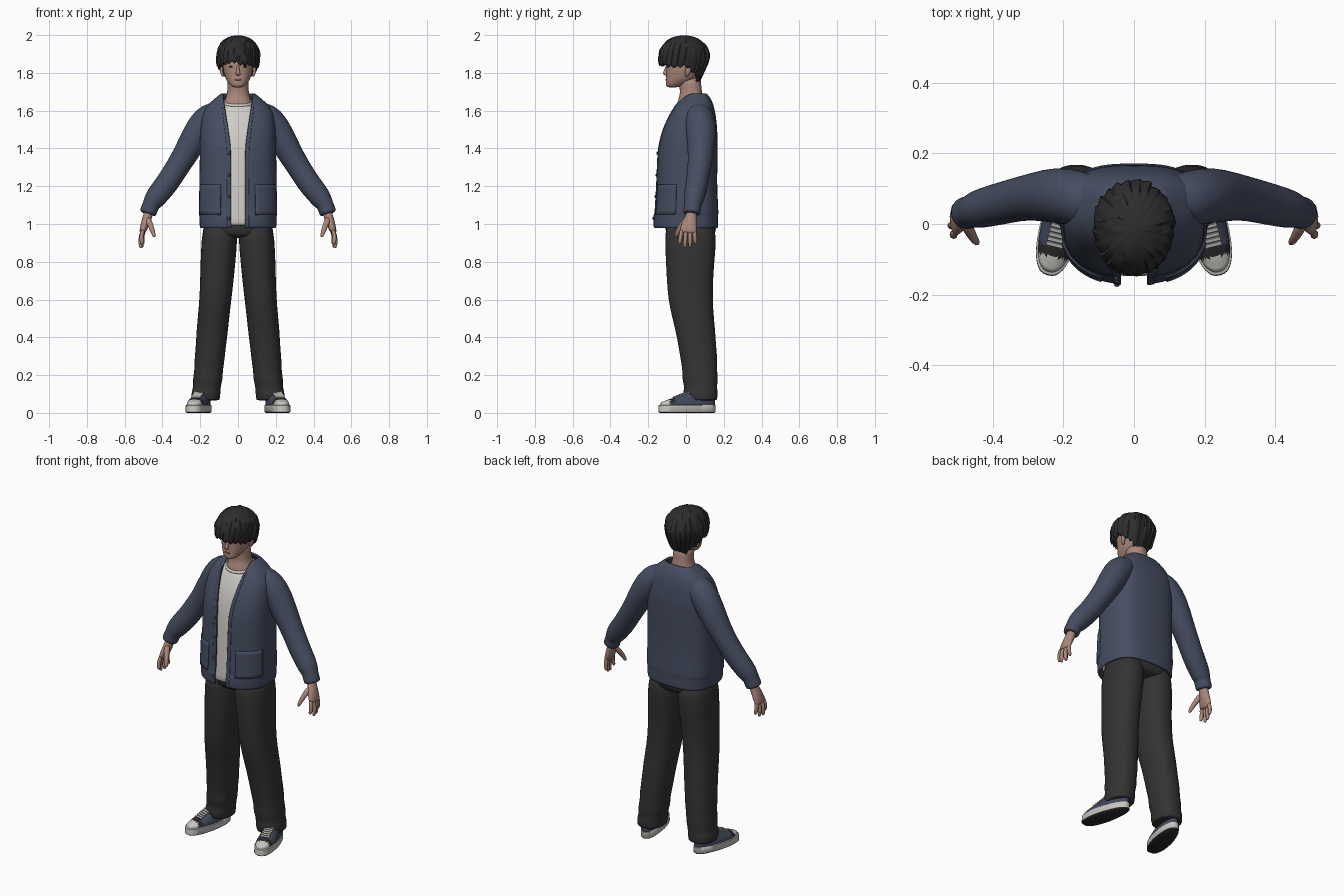
import bpy, bmesh, math, random
from mathutils import Vector, Matrix

if "Cube" in bpy.data.objects:
    bpy.data.objects.remove(bpy.data.objects["Cube"])
random.seed(4)
TAU = 2 * math.pi

def mat(name, r, g, b):
    m = bpy.data.materials.new(name)
    m.diffuse_color = (r, g, b, 1)
    m.use_nodes = True
    m.node_tree.nodes["Principled BSDF"].inputs["Base Color"].default_value = m.diffuse_color
    return m

SKIN = mat("skin", .41, .245, .195)
LIP = mat("lip", .33, .175, .145)
HAIR = mat("hair_black", .026, .026, .026)
KNIT = mat("cardigan_navy", .062, .074, .120)
SHIRT = mat("shirt_white", .62, .61, .57)
CLOTH = mat("trouser_charcoal", .033, .033, .033)
RUBBER = mat("rubber_white", .58, .57, .53)
CANVAS = mat("canvas_navy", .055, .064, .105)
SOLE = mat("sole_black", .022, .022, .023)

def finish(name, bm, mats, sub=0, mirror=False, thick=0, angle=None):
    me = bpy.data.meshes.new(name)
    bm.to_mesh(me)
    bm.free()
    ob = bpy.data.objects.new(name, me)
    bpy.context.collection.objects.link(ob)
    for m in mats:
        me.materials.append(m)
    if thick:
        s = ob.modifiers.new("thickness", 'SOLIDIFY')
        s.thickness, s.offset = thick, -1
    if mirror:
        m = ob.modifiers.new("mirror", 'MIRROR')
        m.merge_threshold = 1e-5
    if sub:
        s = ob.modifiers.new("smooth", 'SUBSURF')
        s.levels = s.render_levels = sub
    if angle:
        bpy.ops.object.select_all(action='DESELECT')
        ob.select_set(True)
        bpy.context.view_layer.objects.active = ob
        bpy.ops.object.shade_smooth_by_angle(angle=math.radians(angle))
    else:
        me.shade_smooth()
    return ob

def skin_rings(rings, closed=True, caps=True):
    bm = bmesh.new()
    vs = [[bm.verts.new(p) for p in r] for r in rings]
    n = len(rings[0])
    for a, b in zip(vs, vs[1:]):
        for i in range(n if closed else n - 1):
            j = (i + 1) % n
            bm.faces.new((a[i], a[j], b[j], b[i]))
    if caps:
        bm.faces.new(vs[0][::-1])
        bm.faces.new(vs[-1])
        bmesh.ops.recalc_face_normals(bm, faces=bm.faces)
    return bm

def oval(a, rx, ry, p):
    s, c = math.sin(a), math.cos(a)
    return (rx * math.copysign(abs(s) ** (2 / p), s), -ry * math.copysign(abs(c) ** (2 / p), c))

def stack(secs, p=2.2, n=24, cx=0, tilt=0):
    """Horizontal rings from rows (z, half width, front y, back y[, centre x])."""
    out = []
    for z, rx, yf, yb, *c in secs:
        x0 = c[0] if c else cx
        pts = [oval(TAU * i / n, rx, (yb - yf) / 2, p) for i in range(n)]
        k = tilt if z > 1.6 else 0
        out.append([Vector((x0 + x, (yf + yb) / 2 + y, z + k * y)) for x, y in pts])
    return out

def tube(secs, n=16):
    """Rings across a path from rows (x, y, z, radius, radius along y)."""
    out, c = [], [Vector(s[:3]) for s in secs]
    for i, s in enumerate(secs):
        t = (c[min(i + 1, len(c) - 1)] - c[max(i - 1, 0)]).normalized()
        side = t.cross(Vector((0, 1, 0))).normalized()
        fwd = side.cross(t)
        out.append([c[i] + side * s[3] * math.cos(TAU * k / n) + fwd * s[4] * math.sin(TAU * k / n)
                    for k in range(n)])
    return out

def refine(rows, k):
    return [[p + (q - p) * i / k for p, q in zip(a, b)] for a, b in zip(rows, rows[1:])
            for i in range(k)] + [list(rows[-1])]

# --- head, neck and face
finish("head", skin_rings(stack([
    (1.722, .026, -.098, -.045), (1.735, .042, -.108, -.010), (1.76, .062, -.107, .05),
    (1.80, .077, -.105, .085), (1.85, .084, -.106, .10), (1.90, .086, -.104, .105),
    (1.95, .070, -.075, .08)])), [SKIN], 2)
finish("neck", skin_rings(stack([
    (1.60, .085, -.055, .10), (1.645, .076, -.047, .095), (1.675, .062, -.035, .09),
    (1.70, .057, -.032, .085), (1.74, .056, -.036, .08), (1.78, .056, -.045, .08)])), [SKIN], 1)
finish("nose", skin_rings(stack([
    (1.785, .008, -.110, -.09), (1.792, .015, -.121, -.09), (1.80, .012, -.124, -.09),
    (1.825, .008, -.112, -.09), (1.845, .006, -.106, -.09)], n=10)), [SKIN], 1)
finish("ear", skin_rings(tube([(.076, .0, 1.78, .006, .008), (.084, .005, 1.793, .008, .013),
    (.089, .012, 1.815, .009, .018), (.088, .015, 1.835, .008, .014)], 10)), [SKIN], 1, True)

def blob(name, loc, size, m, mirror=False):
    bm = bmesh.new()
    bmesh.ops.create_uvsphere(bm, u_segments=12, v_segments=8, radius=1)
    bmesh.ops.transform(bm, matrix=Matrix.Translation(loc) @ Matrix.Diagonal((*size, 1)), verts=bm.verts)
    return finish(name, bm, [m], mirror=mirror)

blob("mouth", (0, -.1045, 1.764), (.019, .004, .0045), LIP)
blob("eye", (.034, -.0965, 1.832), (.013, .004, .004), HAIR, True)

# --- hair: a ridged cap that hangs low at the nape and in uneven locks over the brow
W, N, ROWS = 5, 120, 16
lock = [random.uniform(-1, 1) for _ in range(N // W)]
tuft = [[random.uniform(-1, 1) for _ in range(N // W)] for _ in range(6)]
rings = []
for k in range(ROWS + 1):
    t = k / ROWS
    ring = []
    for i in range(N):
        a = TAU * i / N
        f, L = math.cos(a), i // W
        tooth = (i % W) / W
        low = 1.826 + (.016 * f if f > 0 else .088 * f) + .010 * lock[L] + .03 * abs(tooth - .4)
        ph = max(.02, (1 - t) * math.acos(max(-1, min(1, (low - 1.89) / .145))))
        z = 1.89 + (.108 if ph < math.pi / 2 else .145) * math.cos(ph)
        r = math.sin(ph) ** .95 if z > 1.89 else 1
        d = max(0, (1.88 - z) / .13)
        r *= 1 - (.13 + .27 * max(0, -f)) * d ** 1.3
        bump = .06 * (.45 - tooth) + .014 * lock[L] + .022 * tuft[k // 3][L]
        r *= 1 + bump * min(1, ph)
        x, y = oval(a + .5 * t * (1 - t), .113 * r, .134 * r, 2.1)
        ring.append(Vector((x, y - .01, z + .005 * tuft[k // 3][L] * min(1, ph) * t)))
    rings.append(ring)
bm = skin_rings(rings, caps=False)
bm.verts.ensure_lookup_table()
bm.faces.new(bm.verts[-N:])
finish("hair", bm, [HAIR], thick=.012, angle=40)

# --- cardigan body: rows of z, half width, front y, back y, opening half width
BODY = [(.976, .198, -.162, .165, .036), (.985, .203, -.172, .170, .036), (1.045, .205, -.172, .170, .036),
        (1.06, .208, -.166, .172, .036), (1.2, .205, -.158, .165, .036), (1.4, .202, -.150, .167, .037),
        (1.5, .200, -.126, .166, .050), (1.58, .190, -.090, .157, .063), (1.63, .162, -.062, .146, .071),
        (1.665, .122, -.035, .130, .077), (1.694, .088, .0, .108, .080)]

def body_at(z):
    for a, b in zip(BODY, BODY[1:]):
        if z <= b[0]:
            t = (z - a[0]) / (b[0] - a[0])
            return [p + (q - p) * t for p, q in zip(a, b)]
    return BODY[-1]

def body_edge(z):
    _, rx, yf, yb, w = body_at(z)
    return math.asin((w / rx) ** 1.2)

def body_point(z, a, off=0):
    _, rx, yf, yb, w = body_at(z)
    x, y = oval(a, rx + off, (yb - yf) / 2 + off, 2.4 if math.cos(a) > 0 else 2.9)
    return Vector((x, (yf + yb) / 2 + y, z))

def body_patch(zs, a0, a1, n, off=0):
    return [[body_point(z, a0(z) + (a1(z) - a0(z)) * i / n, off) for i in range(n + 1)] for z in zs]

zs = [r[0] for r in refine(BODY, 2)]
finish("cardigan_body", skin_rings(body_patch(zs, body_edge, lambda z: TAU - body_edge(z), 48),
       False, False), [KNIT], 1, thick=.014)
finish("cardigan_placket", skin_rings(body_patch(zs[:-3], body_edge, lambda z: body_edge(z) + .10, 3, .002),
       False, False), [KNIT], 1, True, .008)
finish("cardigan_pocket", skin_rings(body_patch([1.05 + .02 * k for k in range(9)],
       lambda z: .38, lambda z: 1.3, 10, .005), False, False), [KNIT], 0, True, .009)
for i in range(4):
    z = 1.03 + .115 * i
    blob("button", body_point(z, -body_edge(z) - .05, .003), (.008, .005, .008), CANVAS)

# --- sleeves with a gathered cuff
finish("sleeve", skin_rings(tube([
    (.07, .055, 1.600, .045, .06), (.12, .065, 1.583, .070, .074), (.168, .075, 1.55, .082, .079),
    (.22, .082, 1.475, .077, .080), (.28, .078, 1.365, .066, .068), (.328, .070, 1.29, .062, .062),
    (.375, .058, 1.215, .062, .060), (.417, .048, 1.165, .060, .057), (.446, .040, 1.125, .055, .053),
    (.459, .036, 1.105, .046, .046), (.464, .034, 1.092, .045, .046), (.476, .031, 1.062, .046, .047),
    (.479, .030, 1.052, .042, .043)], 24)), [KNIT], 1, True)

# --- shirt and its collar band, dipping at the front
finish("shirt", skin_rings(stack([
    (.99, .168, -.146, .13), (.995, .175, -.150, .135), (1.06, .178, -.148, .135), (1.2, .175, -.140, .13),
    (1.4, .17, -.128, .135), (1.5, .165, -.106, .13), (1.57, .145, -.080, .12),
    (1.625, .11, -.058, .11), (1.652, .080, -.046, .10)], 2.4, tilt=.22)), [SHIRT], 1)
finish("shirt_collar", skin_rings(stack([
    (1.632, .087, -.060, .105), (1.645, .084, -.056, .103), (1.656, .077, -.047, .10)], tilt=.22)), [SHIRT], 1)

# --- trousers
finish("trouser_seat", skin_rings(stack([
    (.925, .150, -.085, .13), (.945, .183, -.108, .158), (1.0, .186, -.112, .163), (1.08, .17, -.11, .15)], 2.6)),
    [CLOTH], 1)
finish("trouser_leg", skin_rings(stack([
    (.066, .070, .000, .158, .171), (.069, .075, -.008, .165, .171), (.085, .075, -.012, .167, .171),
    (.11, .078, -.016, .169, .169), (.14, .072, -.008, .163, .164), (.18, .080, -.022, .171, .160),
    (.22, .075, -.018, .164, .156), (.27, .080, -.027, .168, .152), (.35, .080, -.040, .160, .144),
    (.44, .084, -.056, .155, .136), (.55, .084, -.086, .144, .125), (.65, .087, -.100, .141, .115),
    (.80, .093, -.107, .150, .106), (.92, .096, -.113, .163, .098), (1.03, .088, -.108, .15, .092)], 2.3)),
    [CLOTH], 1, True)

# --- shoes, built straight and then splayed outwards
SPLAY = Matrix.Translation((.206, .005, 0)) @ Matrix.Rotation(math.radians(14), 4, 'Z')

def shoe_part(name, bm, mats, rule=None, **kw):
    for f in bm.faces:
        if rule:
            f.material_index = rule(f.calc_center_median(), f.normal)
    for v in bm.verts:
        v.co.x *= 1 - 1.3 * max(0, v.co.y)
    bmesh.ops.transform(bm, matrix=SPLAY, verts=bm.verts)
    return finish(name, bm, mats, mirror=True, **kw)

shoe_part("shoe_sole", skin_rings(stack([
    (0, .050, -.147, .148), (.006, .057, -.155, .155), (.04, .057, -.153, .155), (.043, .053, -.148, .15)],
    2.5, 40)), [RUBBER, SOLE], lambda c, n: int(n.z < -.4), angle=50)
UPPER = [(.035, .054, -.148, .152), (.055, .052, -.140, .152), (.068, .048, -.110, .151),
         (.080, .044, -.070, .150), (.092, .040, -.035, .148), (.105, .036, -.010, .146), (.125, .032, .01, .144)]
shoe_part("shoe_upper", skin_rings(stack(refine(UPPER, 4), 2.4, 48)), [CANVAS, RUBBER, SOLE],
          lambda c, n: 1 if c.y < -.100 else (2 if c.y < -.070 and c.z > .05 else 0), angle=60)
for i in range(6):
    y, z = -.066 + .0135 * i, .083 + .0053 * i
    bm = bmesh.new()
    bmesh.ops.create_cube(bm, size=1, matrix=Matrix.Translation((0, y, z)) @
        Matrix.Rotation(math.radians(22), 4, 'X') @ Matrix.Diagonal((.052, .010, .007, 1)))
    shoe_part("shoelace", bm, [RUBBER], angle=30)

# --- hands
finish("palm", skin_rings(tube([
    (.467, .032, 1.085, .025, .027), (.477, .028, 1.045, .025, .028), (.489, .020, 1.01, .024, .038),
    (.502, .012, .970, .020, .046), (.509, .010, .948, .014, .044)])), [SKIN], 1, True)
for i, tip in enumerate((.890, .872, .874, .893)):
    y = -.022 + .022 * i
    y2 = y * 1.25 - .006
    mid = (.965 + tip) / 2
    x = .516 - .006 * abs(i - 1)
    finish("finger", skin_rings(tube([(.502, y, .975, .012, .012), (x + .002, (y + y2) / 2, mid + .005, .012, .012),
        (x, y2, tip + .016, .011, .0105), (x - .004, y2, tip, .007, .007)], 10)), [SKIN], 1, True)
finish("thumb", skin_rings(tube([(.482, .010, 1.035, .018, .016), (.466, -.018, 1.000, .017, .016),
    (.454, -.040, .968, .013, .013), (.446, -.051, .943, .011, .011), (.442, -.055, .930, .006, .006)], 10)),
    [SKIN], 1, True)
